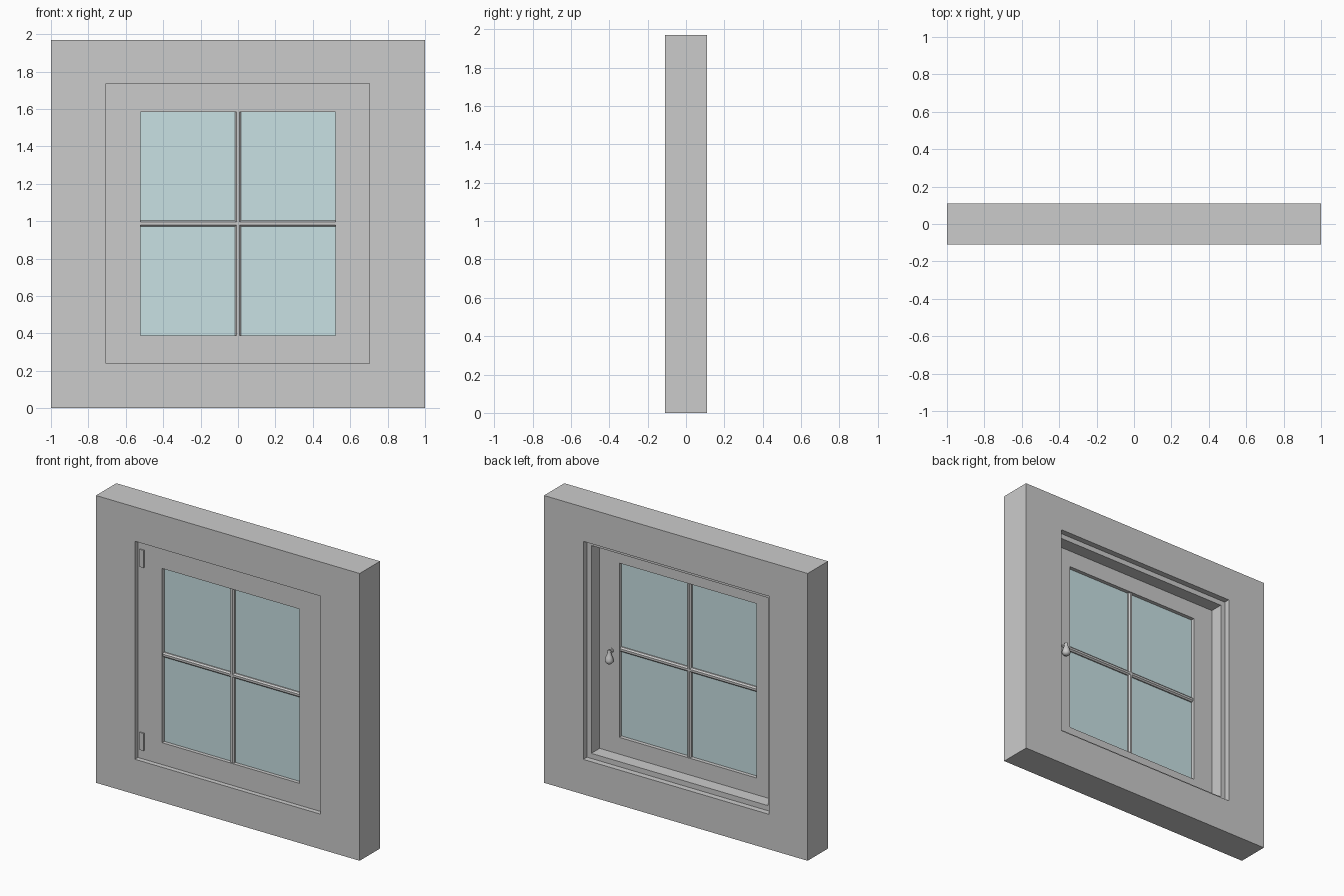
import bpy, bmesh, math
from mathutils import Matrix

if "Cube" in bpy.data.objects:
    bpy.data.objects.remove(bpy.data.objects["Cube"])

def finish(name, bm, mat=None):
    bmesh.ops.recalc_face_normals(bm, faces=bm.faces)
    me = bpy.data.meshes.new(name)
    bm.to_mesh(me)
    bm.free()
    ob = bpy.data.objects.new(name, me)
    bpy.context.collection.objects.link(ob)
    if mat:
        me.materials.append(mat)
    return ob

def box(name, x, y, z, mat=None):
    bm = bmesh.new()
    bmesh.ops.create_cube(bm, size=1)
    for v in bm.verts:
        v.co = [r[0] + (c + .5) * (r[1] - r[0]) for c, r in zip(v.co, (x, y, z))]
    return finish(name, bm, mat)

def ring(name, outer, inner, y):
    """Rectangular ring; outer and inner are (x0, x1, z0, z1), y is the depth range."""
    bm = bmesh.new()
    def loop(r, yy):
        return [bm.verts.new((r[i], yy, r[j])) for i, j in ((0, 2), (1, 2), (1, 3), (0, 3))]
    loops = [loop(outer, y[0]), loop(outer, y[1]), loop(inner, y[1]), loop(inner, y[0])]
    for k in range(4):
        a, b = loops[k], loops[(k + 1) % 4]
        for i in range(4):
            j = (i + 1) % 4
            bm.faces.new((a[i], a[j], b[j], b[i]))
    return finish(name, bm)

def bar(name, length, loc, horizontal):
    """Glazing bar with chamfered edges."""
    bm = bmesh.new()
    w, d, c = .016, .02, .009
    pts = [(w, d - c), (w - c, d), (c - w, d), (-w, d - c),
           (-w, c - d), (c - w, -d), (w - c, -d), (w, c - d)]
    f = bm.faces.new([bm.verts.new((px, py, -length / 2)) for px, py in pts])
    ext = bmesh.ops.extrude_face_region(bm, geom=[f])
    for v in ext['geom']:
        if isinstance(v, bmesh.types.BMVert):
            v.co.z += length
    ob = finish(name, bm)
    ob.location = loc
    if horizontal:
        ob.rotation_euler.y = math.pi / 2
    return ob

def lathe(name, profile, matrix, n=20):
    bm = bmesh.new()
    vs = [bm.verts.new((r, 0, z)) for r, z in profile]
    es = [bm.edges.new(p) for p in zip(vs, vs[1:])]
    bmesh.ops.spin(bm, geom=vs + es, axis=(0, 0, 1), cent=(0, 0, 0), angle=math.tau, steps=n)
    bmesh.ops.remove_doubles(bm, verts=bm.verts, dist=1e-5)
    ob = finish(name, bm)
    ob.matrix_world = matrix
    bpy.ops.object.select_all(action='DESELECT')
    ob.select_set(True)
    bpy.context.view_layer.objects.active = ob
    bpy.ops.object.shade_smooth_by_angle(angle=math.radians(40))
    return ob

glass = bpy.data.materials.new("glass")
glass.diffuse_color = (.58, .75, .77, 1)
glass.use_nodes = True
glass.node_tree.nodes["Principled BSDF"].inputs["Base Color"].default_value = glass.diffuse_color

opening = (-.705, .702, .24, 1.735)
rebate = (-.672, .669, .275, 1.70)
pane = (-.522, .52, .39, 1.585)
front, mid, back = -.077, -.02, .07

# wall, fixed frame and opening sash
ring("wall", (-1, 1, 0, 1.97), opening, (-.11, .11))
ring("window_frame", opening, rebate, (front, back))
ring("sash", rebate, pane, (front, mid))

# pane and glazing bars
box("glass_pane", (pane[0] - .01, pane[1] + .01), (-.052, -.046), (pane[2] - .01, pane[3] + .01), glass)
bar("vertical_bar", 1.195, (0, -.049, .9875), False)
bar("horizontal_bar", 1.042, (-.001, -.049, .9875), True)

# hinges on the front
for label, z in (("lower", .36), ("upper", 1.615)):
    box("hinge_" + label, (-.687, -.657), (front - .008, front + .01), (z - .06, z + .06))

# pear-shaped drop handle on the back, with its stem
lathe("handle", [(0, .05), (.009, .048), (.011, .035), (.014, .02), (.022, 0), (.027, -.018),
                 (.026, -.032), (.017, -.043), (0, -.048)], Matrix.Translation((.577, .008, .937)))
lathe("handle_stem", [(0, 0), (.014, 0), (.014, .006), (.008, .009), (.008, .03), (0, .03)],
      Matrix.Translation((.577, mid, .972)) @ Matrix.Rotation(-math.pi / 2, 4, 'X'))
